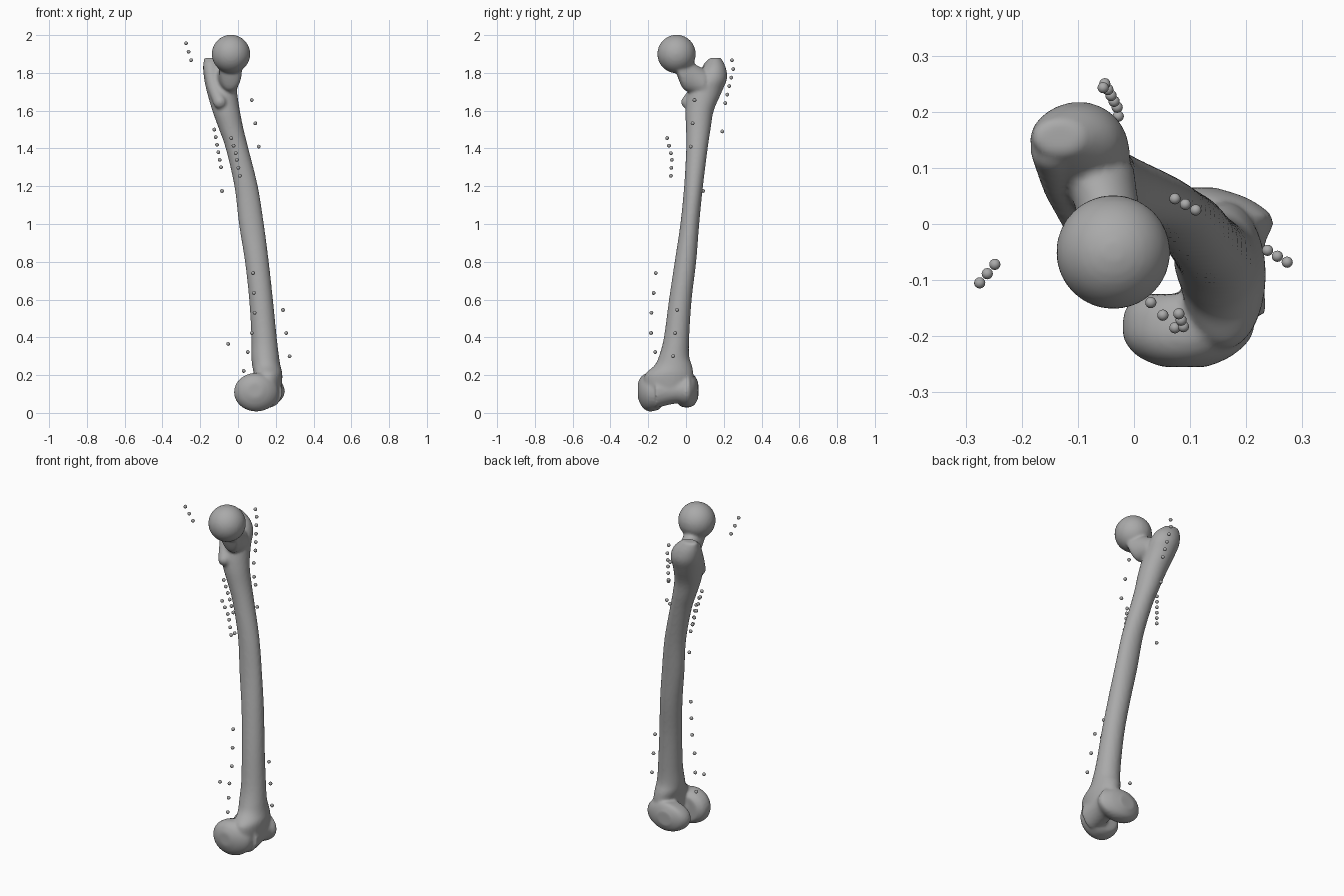
import bpy, bmesh
from math import sin, cos, tau
from mathutils import Vector, Matrix

cube = bpy.data.objects.get("Cube")
if cube:
    bpy.data.objects.remove(cube)


def material(name, value):
    mat = bpy.data.materials.new(name)
    mat.use_nodes = True
    colour = (value, value, value, 1)
    mat.diffuse_color = colour
    mat.node_tree.nodes["Principled BSDF"].inputs["Base Color"].default_value = colour
    return mat


grey = material("bone grey", 0.4)


def finish(bm, name):
    mesh = bpy.data.meshes.new(name)
    bmesh.ops.recalc_face_normals(bm, faces=bm.faces)
    for face in bm.faces:
        face.smooth = True
    bm.to_mesh(mesh)
    bm.free()
    mesh.materials.append(grey)
    obj = bpy.data.objects.new(name, mesh)
    bpy.context.collection.objects.link(obj)
    return obj


def spline(rows, steps=4):
    """Catmull-Rom interpolation of any list of number rows."""
    pts = [Vector(r) for r in rows]
    out = []
    for i in range(len(pts) - 1):
        a, b, c, d = (pts[min(max(i + k, 0), len(pts) - 1)] for k in (-1, 0, 1, 2))
        for s in range(steps):
            t = s / steps
            out.append(b + (c - a) * (t / 2) + (a * 2 - b * 5 + c * 4 - d) * (t * t / 2)
                       + (b * 3 - a - c * 3 + d) * (t ** 3 / 2))
    return out + [pts[-1]]


def loft(bm, axis, rows, sides=28):
    """Closed tube of ellipses; row = position on axis, two centres, two radii."""
    rings = []
    for p, cu, cv, ru, rv in spline(rows):
        ring = []
        for i in range(sides):
            u = cu + ru * cos(tau * i / sides)
            v = cv + rv * sin(tau * i / sides)
            ring.append(bm.verts.new((u, v, p) if axis == "z" else (u, p, v)))
        rings.append(ring)
    for low, high in zip(rings, rings[1:]):
        for i in range(sides):
            j = (i + 1) % sides
            bm.faces.new((low[i], low[j], high[j], high[i]))
    bm.faces.new(rings[0])
    bm.faces.new(rings[-1])


def ball(bm, centre, radius, detail=32):
    bmesh.ops.create_uvsphere(bm, u_segments=detail, v_segments=detail // 2,
                              radius=radius, matrix=Matrix.Translation(centre))


bone = bmesh.new()

# Shaft, flaring into the knee below and the greater trochanter above
loft(bone, "z", [
    (.12, .16, -.09, .07, .13), (.2, .16, -.09, .075, .13),
    (.25, .15, -.068, .075, .1), (.3, .144, -.063, .073, .08),
    (.4, .138, -.05, .067, .067), (.6, .122, -.03, .063, .06),
    (.8, .1, -.003, .063, .057), (1, .071, .02, .066, .05),
    (1.2, .043, .04, .062, .05), (1.4, -.005, .058, .06, .057),
    (1.5, -.035, .065, .065, .065), (1.6, -.063, .072, .073, .075),
    (1.7, -.085, .1, .08, .09), (1.77, -.095, .135, .085, .082),
    (1.83, -.11, .15, .075, .06), (1.88, -.135, .155, .045, .03)])

# Ball head and neck
ball(bone, (-.037, -.05, 1.9), .102)
loft(bone, "y", [
    (-.05, -.04, 1.86, .065, .065), (-.015, -.04, 1.8, .06, .085),
    (.04, -.05, 1.77, .058, .08), (.1, -.07, 1.74, .07, .08)])

# Rear crest running down to the lesser trochanter
for x, y, z, r in spline([(-.145, .13, 1.83, .04), (-.128, .07, 1.73, .036),
                          (-.095, .01, 1.645, .036)], 5):
    ball(bone, (x, y, z), r, 20)

# Inner condyle, outer condyle and the grooved kneecap surface between them
loft(bone, "y", [
    (-.255, .09, .12, .04, .04), (-.235, .09, .115, .085, .08),
    (-.2, .095, .11, .115, .102), (-.15, .1, .11, .115, .095),
    (-.125, .1, .11, .085, .075)])
loft(bone, "y", [
    (-.045, .1, .115, .09, .06), (-.03, .11, .115, .122, .08),
    (.01, .115, .115, .133, .087), (.045, .105, .12, .1, .078),
    (.065, .1, .12, .045, .04)])
loft(bone, "y", [
    (-.16, .16, .11, .075, .085), (-.05, .16, .12, .072, .07),
    (.02, .17, .12, .077, .08)])

# Fuse all parts into one softly blended surface
femur = finish(bone, "thigh_bone")
remesh = femur.modifiers.new("fuse", "REMESH")
remesh.mode = "VOXEL"
remesh.voxel_size = .008
remesh.use_smooth_shade = True
soften = femur.modifiers.new("soften", "SMOOTH")
soften.factor = .5
soften.iterations = 6

# Rows of small marker beads: start, end, count
rows = {
    "head_beads": [(-.275, -.105, 1.957), (-.248, -.072, 1.867), 3],
    "outer_hip_beads": [(-.052, .25, 1.82), (-.03, .208, 1.64), 5],
    "front_hip_beads": [(.073, .045, 1.656), (.11, .025, 1.41), 3],
    "rear_shaft_beads": [(-.125, .045, 1.5), (-.09, .085, 1.3), 6],
    "inner_shaft_upper_beads": [(-.035, -.1, 1.455), (-.012, -.08, 1.375), 3],
    "inner_shaft_lower_beads": [(-.006, -.075, 1.34), (.01, -.08, 1.255), 3],
    "inner_thigh_beads": [(.08, -.16, .74), (.088, -.183, .53), 3],
    "inner_knee_beads": [(.073, -.185, .423), (.03, -.14, .222), 3],
    "front_knee_beads": [(.238, -.047, .545), (.273, -.068, .3), 3],
}
singles = {
    "hip_top_bead": (-.055, .243, 1.867),
    "outer_shaft_bead": (-.028, .192, 1.49),
    "rear_shaft_bead": (-.085, .09, 1.175),
    "rear_knee_bead": (-.052, -.096, .365),
}
for name, (start, end, count) in rows.items():
    bm = bmesh.new()
    for i in range(count):
        ball(bm, Vector(start).lerp(Vector(end), i / (count - 1)), .01, 16)
    finish(bm, name)
for name, place in singles.items():
    bm = bmesh.new()
    ball(bm, place, .01, 16)
    finish(bm, name)
